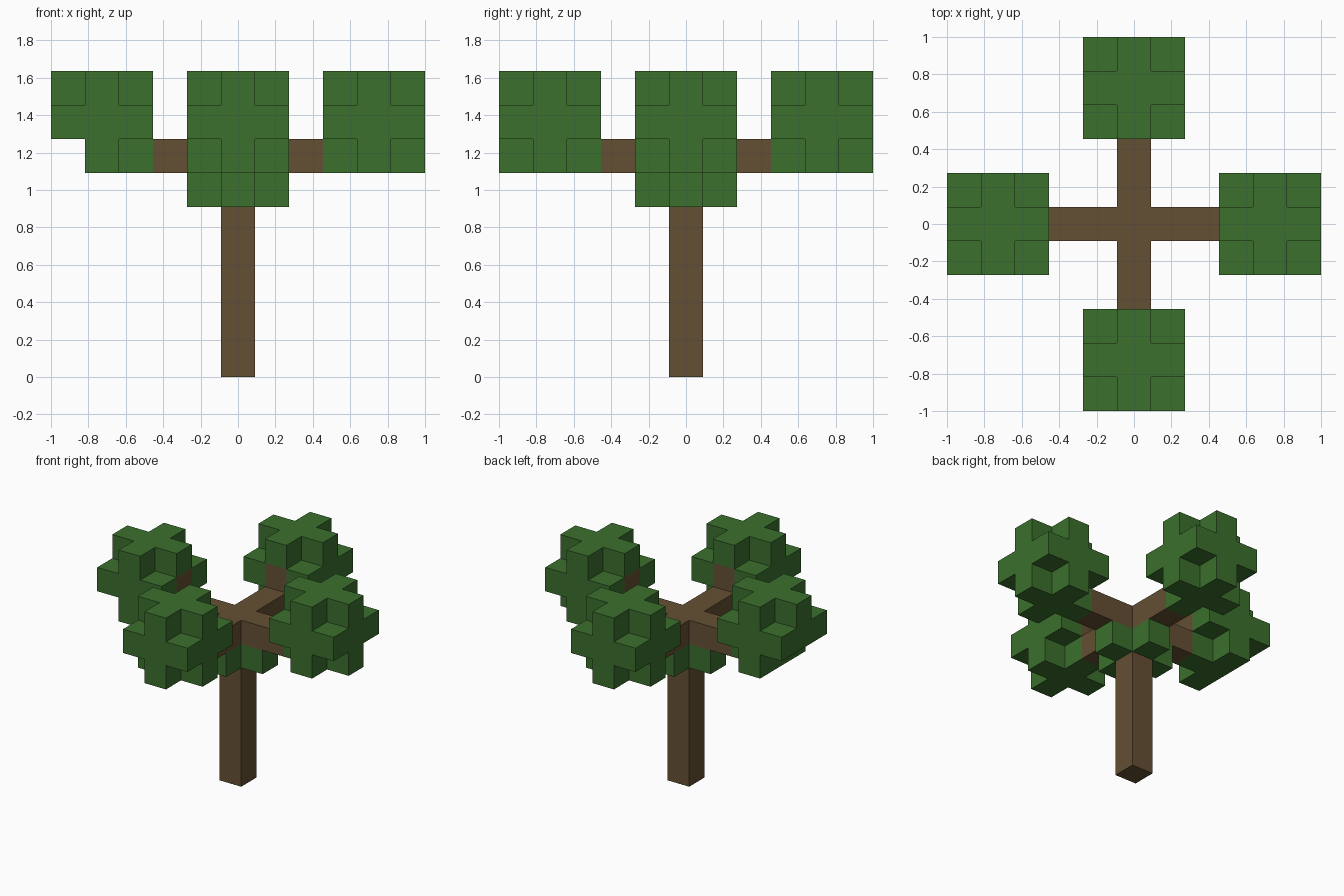
import bpy, bmesh, math
from itertools import product
from mathutils import Vector

cube = bpy.data.objects.get("Cube")
if cube:
    bpy.data.objects.remove(cube, do_unlink=True)

U = 2 / 11  # edge length of one block
DIRS = [(1, 0), (-1, 0), (0, 1), (0, -1)]
SIDES = [Vector(d) for d in ((1, 0, 0), (-1, 0, 0), (0, 1, 0),
                             (0, -1, 0), (0, 0, 1), (0, 0, -1))]


def make_material(name, color):
    mat = bpy.data.materials.new(name)
    mat.use_nodes = True
    mat.diffuse_color = color
    mat.node_tree.nodes["Principled BSDF"].inputs["Base Color"].default_value = color
    return mat


def build_blocks(name, cells, solid, mat):
    """Skin a set of blocks, leaving out faces hidden against other blocks."""
    bm = bmesh.new()
    for cell in cells:
        centre = Vector(cell) + Vector((0, 0, 0.5))
        for n in SIDES:
            if tuple(int(a + b) for a, b in zip(cell, n)) in solid:
                continue
            u = Vector((n.y, n.z, n.x))
            v = n.cross(u)
            corners = [(-1, -1), (1, -1), (1, 1), (-1, 1)]
            bm.faces.new([bm.verts.new((centre + (n + u * a + v * b) / 2) * U)
                          for a, b in corners])
    bmesh.ops.remove_doubles(bm, verts=bm.verts, dist=U / 100)
    # Merge flat neighbours into clean planes
    bmesh.ops.dissolve_limit(bm, angle_limit=math.radians(1),
                             verts=bm.verts, edges=bm.edges)
    mesh = bpy.data.meshes.new(name)
    bm.to_mesh(mesh)
    bm.free()
    mesh.materials.append(mat)
    obj = bpy.data.objects.new(name, mesh)
    bpy.context.collection.objects.link(obj)


bark = make_material("bark brown", (0.130, 0.080, 0.033, 1))
leaf = make_material("leaf green", (0.044, 0.162, 0.026, 1))

# Trunk with four level branches, each ending in a raised stub
wood = {(0, 0, z) for z in range(7)}
for dx, dy in DIRS:
    wood |= {(dx * i, dy * i, 6) for i in (1, 2)}
    wood.add((dx * 3, dy * 3, 7))

# Leaf collar under the branches
parts = {"leaf_collar": {(dx, dy, 5) for dx, dy in DIRS}}

# Leaf clusters: three-block cubes without their eight corners
names = ["left", "right", "back", "front"]
for side, (dx, dy) in zip(names, DIRS):
    parts["leaf_cluster_" + side] = {
        (dx * 4 + x, dy * 4 + y, 7 + z)
        for x, y, z in product((-1, 0, 1), repeat=3)
        if abs(x) + abs(y) + abs(z) < 3} - wood

# The right cluster lacks its lower outer block
parts["leaf_cluster_right"].discard((-5, 0, 6))

solid = wood.union(*parts.values())
build_blocks("trunk_and_branches", wood, solid, bark)
for name, cells in parts.items():
    build_blocks(name, cells, solid, leaf)
